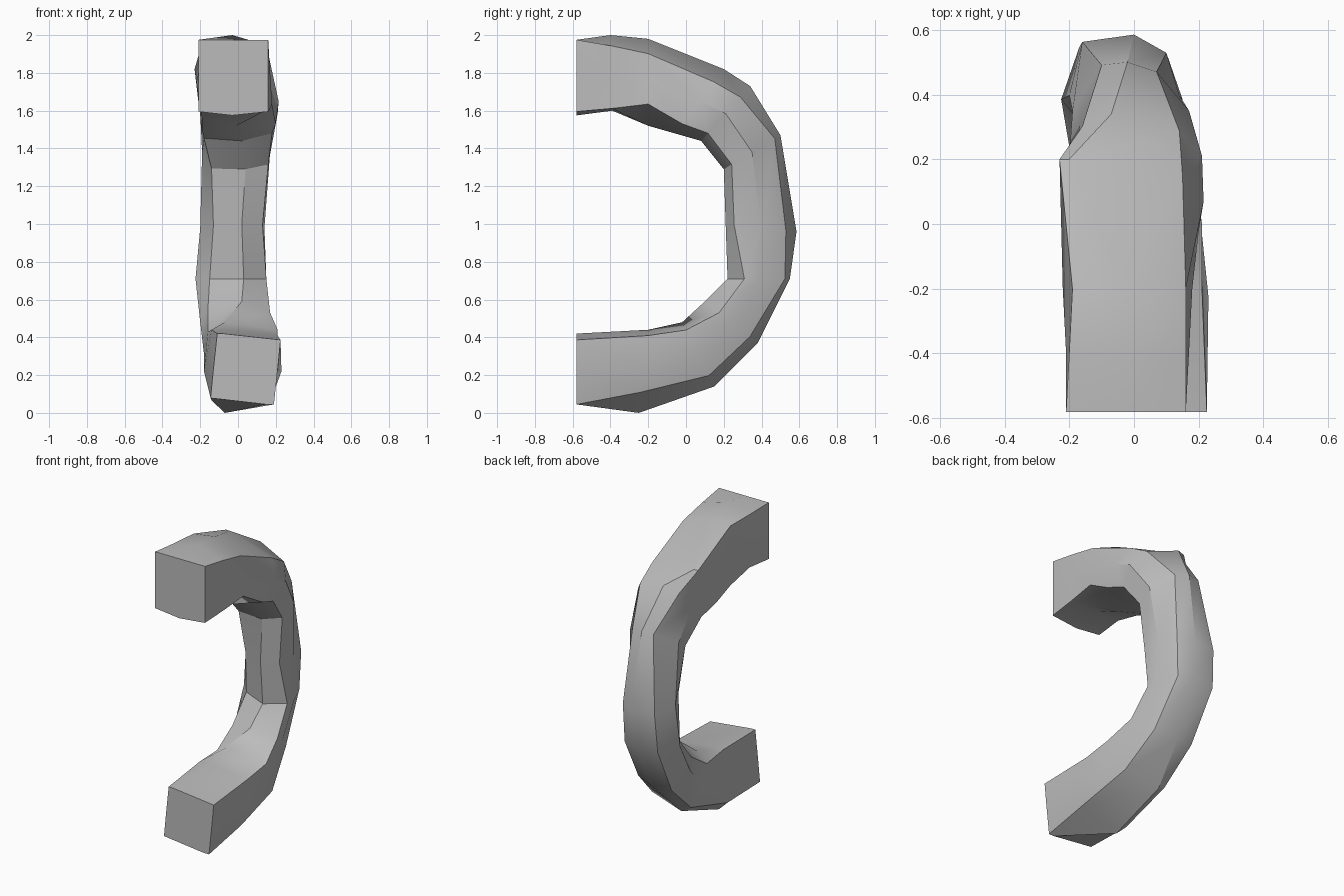
import bpy
import bmesh
from mathutils import Vector

default_cube = bpy.data.objects.get("Cube")
if default_cube:
    bpy.data.objects.remove(default_cube, do_unlink=True)


def make_material(name, colour):
    material = bpy.data.materials.new(name)
    material.use_nodes = True
    material.diffuse_color = colour
    material.node_tree.nodes["Principled BSDF"].inputs["Base Color"].default_value = colour
    return material


# Side profile of the bend, top end to bottom end: outer y, z and inner y, z
profile = [
    (-.58, 1.975, -.58, 1.575), (-.4, 2, -.39, 1.6), (-.2, 1.98, -.2, 1.52),
    (.2, 1.82, -.06, 1.48), (.34, 1.73, .08, 1.44), (.5, 1.47, .2, 1.29),
    (.585, .96, .21, 1), (.55, .71, .22, .71), (.38, .37, .1, .59),
    (.15, .14, -.02, .48), (-.25, 0, -.2, .44), (-.58, .045, -.58, .42),
]

# Uneven x at each station: outer left, ridge, right; side left, right
outer_widths = [
    (-.21, -.03, .16), (-.2, -.03, .16), (-.19, -.03, .16), (-.23, -.2, .15),
    (-.16, -.07, .14), (-.1, -.02, .07), (-.16, 0, .1), (-.17, 0, .09),
    (-.15, -.03, .12), (-.13, -.07, .17), (-.14, -.07, .19), (-.145, .15, .19),
]
side_widths = [
    (-.21, .16), (-.21, .17), (-.22, .16), (-.21, .215), (-.2, .21), (-.19, .17),
    (-.2, .14), (-.225, .15), (-.2, .16), (-.18, .2), (-.18, .23), (-.13, .21),
]
inner_widths = [
    (-.21, -.03, .16), (-.2, -.02, .17), (-.19, -.01, .18), (-.19, 0, .2),
    (-.18, .02, .18), (-.14, .04, .16), (-.13, .02, .13), (-.15, .03, .15),
    (-.16, .02, .17), (-.16, -.07, .21), (-.14, -.07, .21), (-.11, -.08, .225),
]

# Corner setbacks from the ridges: outer left, outer right, inner right, inner left
setbacks = [
    (0, 0, .05, .05), (.09, .14, .03, .02), (.05, .17, .25, .08), (0, .2, .15, .05),
    (.15, .2, .14, .05), (.03, .1, .14, .02), (.06, .15, .12, .15), (.02, .08, .27, .25),
    (.05, .15, .27, .25), (.1, .17, .12, .15), (.15, .25, .07, 0), (.09, 0, .09, 0),
]


def make_ring(bm, station, outer_x, side_x, inner_x, setback):
    """One uneven eight-sided section between the outer and inner profile."""
    outer = Vector((0, *station[:2]))
    inner = Vector((0, *station[2:]))
    outer_left, outer_right, inner_right, inner_left = setback
    corners = [
        (outer_x[1], 0),
        (outer_x[2], outer_right),
        (side_x[1], .5),
        (inner_x[2], 1 - inner_right),
        (inner_x[1], 1),
        (inner_x[0], 1 - inner_left),
        (side_x[0], .5),
        (outer_x[0], outer_left),
    ]
    ring = []
    for x, depth in corners:
        point = outer.lerp(inner, depth)
        point.x = x
        ring.append(bm.verts.new(point))
    return ring


# Bent bar: loft the sections together and close both ends
bm = bmesh.new()
stations = zip(profile, outer_widths, side_widths, inner_widths, setbacks)
rings = [make_ring(bm, *station) for station in stations]

for first, second in zip(rings, rings[1:]):
    for side in range(len(first)):
        following = (side + 1) % len(first)
        bm.faces.new((first[side], first[following], second[following], second[side]))
bm.faces.new(rings[0])
bm.faces.new(rings[-1])
bmesh.ops.recalc_face_normals(bm, faces=bm.faces)

mesh = bpy.data.meshes.new("bent_bar")
bm.to_mesh(mesh)
bm.free()
mesh.materials.append(make_material("plain grey", (.5, .5, .5, 1)))

bent_bar = bpy.data.objects.new("bent_bar", mesh)
bpy.context.collection.objects.link(bent_bar)

# Soft shading with the strong creases kept
bpy.ops.object.select_all(action="DESELECT")
bent_bar.select_set(True)
bpy.context.view_layer.objects.active = bent_bar
bpy.ops.object.shade_smooth_by_angle(angle=.52)
